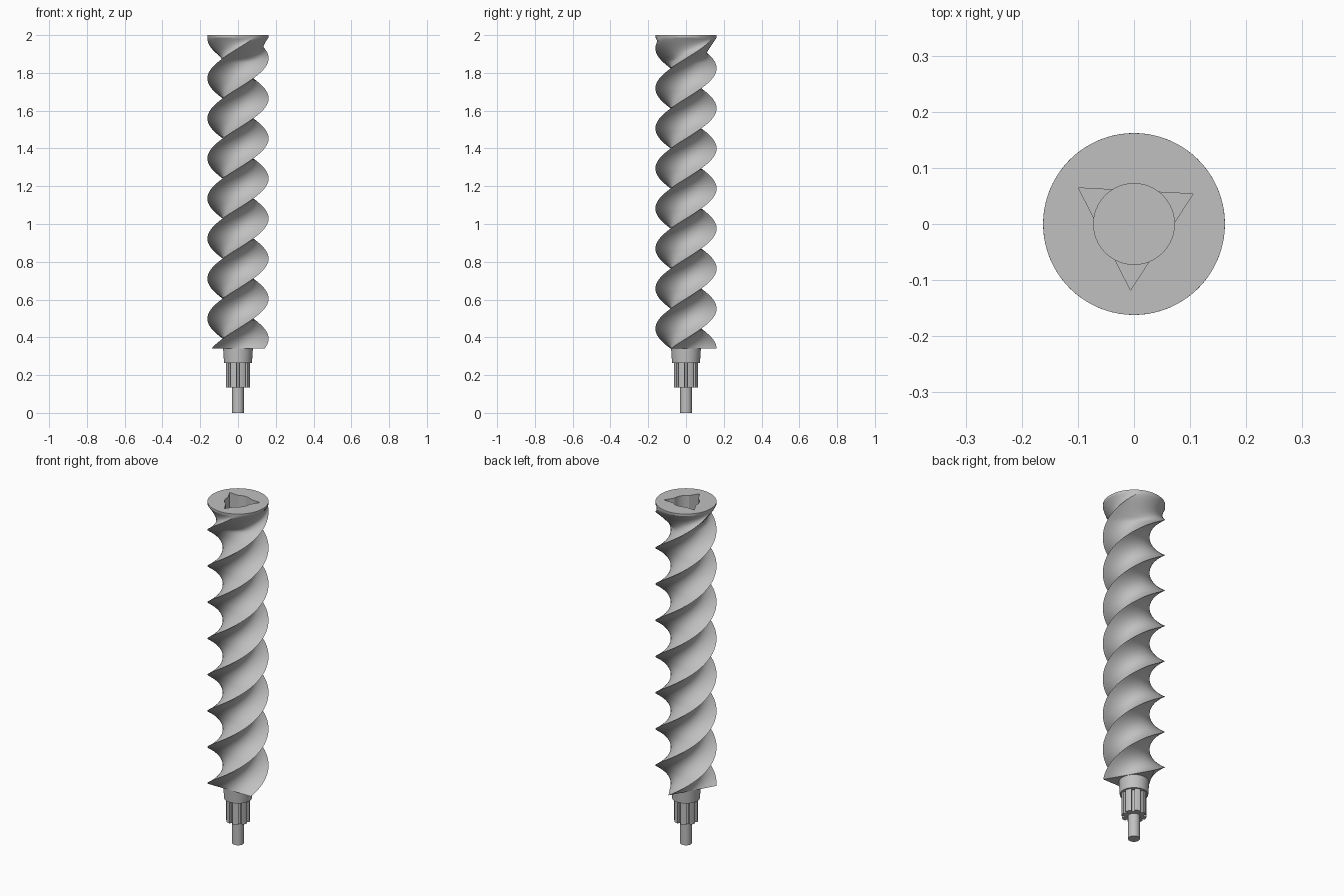
import bpy, bmesh
from math import pi, sin, cos, radians

if "Cube" in bpy.data.objects:
    bpy.data.objects.remove(bpy.data.objects["Cube"], do_unlink=True)

metal = bpy.data.materials.new("grey metal")
metal.use_nodes = True
colour = (0.53, 0.53, 0.53, 1)
metal.diffuse_color = colour
metal.node_tree.nodes["Principled BSDF"].inputs["Base Color"].default_value = colour


def loft(name, rings):
    """Skin a stack of equal-length rings of points and cap both ends."""
    bm = bmesh.new()
    loops = [[bm.verts.new(p) for p in ring] for ring in rings]
    n = len(loops[0])
    for low, high in zip(loops, loops[1:]):
        for i in range(n):
            j = (i + 1) % n
            bm.faces.new((low[i], low[j], high[j], high[i]))
    bm.faces.new(loops[0][::-1])
    bm.faces.new(loops[-1])
    mesh = bpy.data.meshes.new(name)
    bm.to_mesh(mesh)
    bm.free()
    mesh.materials.append(metal)
    obj = bpy.data.objects.new(name, mesh)
    bpy.context.collection.objects.link(obj)
    return obj


def circle(radius, z, sides=64, turn=0.0):
    return [(radius * cos(turn + 2 * pi * i / sides),
             radius * sin(turn + 2 * pi * i / sides), z) for i in range(sides)]


def select(obj):
    bpy.ops.object.select_all(action="DESELECT")
    obj.select_set(True)
    bpy.context.view_layer.objects.active = obj


def smooth(obj):
    select(obj)
    bpy.ops.object.shade_smooth_by_angle(angle=radians(32))


def carve(obj, cutter):
    select(obj)
    mod = obj.modifiers.new("socket", "BOOLEAN")
    mod.operation = "DIFFERENCE"
    mod.solver = "EXACT"
    mod.object = cutter
    bpy.ops.object.modifier_apply(modifier=mod.name)
    bpy.data.objects.remove(cutter, do_unlink=True)


# Twisted three-sided screw whose section swells into a round top
RADIUS, BASE, TOP = 0.162, 0.34, 2.0
FLARE, RIM, LEAD = 1.865, 1.988, 0.636
SIDES = 72


def screw_ring(z):
    turn = pi / 2 + 2 * pi * (z - BASE) / LEAD
    blend = min(1, max(0, (z - FLARE) / (RIM - FLARE)))
    ring = []
    for i in range(SIDES):
        a = 2 * pi * i / SIDES
        flat = RADIUS / 2 / cos(a % (2 * pi / 3) - pi / 3)
        r = flat + (RADIUS - flat) * blend
        ring.append((r * cos(a + turn), r * sin(a + turn), z))
    return ring


steps = 180
heights = [BASE + (RIM - BASE) * i / steps for i in range(steps + 1)] + [TOP]
screw = loft("screw_body", [screw_ring(z) for z in heights])

# Socket in the top: a triangular pocket and a deeper round bore
carve(screw, loft("pocket_cutter", [circle(0.118, z, 3, radians(27)) for z in (1.9, 2.1)]))
carve(screw, loft("bore_cutter", [circle(0.072, z) for z in (1.86, 2.1)]))
smooth(screw)

# Collar under the screw
smooth(loft("collar", [circle(0.074, 0.265), circle(0.079, 0.345)]))

# Splined drive section with eight teeth
TEETH = 8
outline = []
for t in range(TEETH):
    mid = 2 * pi * (t + 0.5) / TEETH
    for r, offset in ((0.05, -16), (0.065, -15), (0.066, 0), (0.065, 15), (0.05, 16)):
        a = mid + radians(offset)
        outline.append((r * cos(a), r * sin(a)))
smooth(loft("splined_drive", [[(x, y, z) for x, y in outline] for z in (0.135, 0.27)]))

# Pin at the foot
smooth(loft("pin", [circle(0.031, 0, 48), circle(0.031, 0.14, 48)]))
